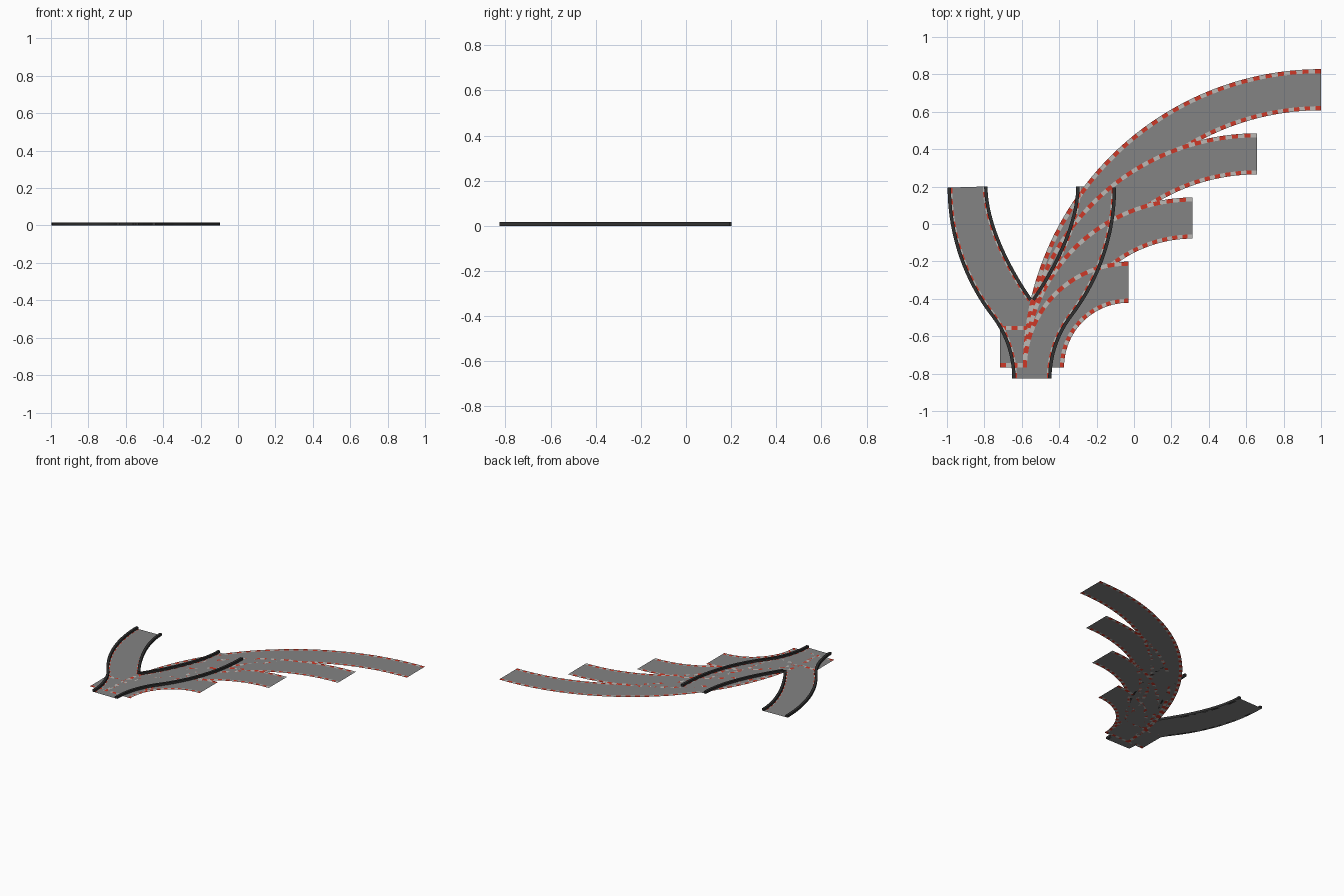
import bpy, bmesh, math
from mathutils import Vector

if "Cube" in bpy.data.objects:
    bpy.data.objects.remove(bpy.data.objects["Cube"])


def material(name, rgb):
    m = bpy.data.materials.new(name)
    m.diffuse_color = (*rgb, 1)
    m.use_nodes = True
    m.node_tree.nodes["Principled BSDF"].inputs["Base Color"].default_value = m.diffuse_color
    return m


ASPHALT = material("asphalt", (0.23, 0.23, 0.23))
RED = material("kerb_red", (0.62, 0.04, 0.02))
PALE = material("kerb_pale", (0.5, 0.48, 0.46))
DARK = material("barrier_dark", (0.03, 0.03, 0.03))
KERB = 0.022


def finish(name, bm, mats):
    me = bpy.data.meshes.new(name)
    bm.to_mesh(me)
    bm.free()
    for m in mats:
        me.materials.append(m)
    ob = bpy.data.objects.new(name, me)
    bpy.context.collection.objects.link(ob)
    return ob


def ribbon(name, lines, kinds, z=0.0):
    """Flat strips between neighbouring lines; 'k' = dashed kerb, 'r' = road."""
    bm = bmesh.new()
    rows = [[bm.verts.new((p[0], p[1], z)) for p in line] for line in lines]
    for a, b, kind in zip(rows, rows[1:], kinds):
        for i in range(len(a) - 1):
            f = bm.faces.new((a[i], a[i + 1], b[i + 1], b[i]))
            f.material_index = 1 + i % 2 if kind == "k" else 0
            f.normal_update()
            if f.normal.z < 0:
                f.normal_flip()
    return finish(name, bm, [ASPHALT, RED, PALE])


def offset(pts, d):
    """Shift a line sideways to its right by d."""
    out = []
    for i, p in enumerate(pts):
        t = (pts[min(i + 1, len(pts) - 1)] - pts[max(i - 1, 0)]).normalized()
        out.append(p + Vector((t.y, -t.x)) * d)
    return out


def barrier(name, pts, d, h=0.017):
    bm = bmesh.new()
    rings = []
    for p, q in zip(pts, offset(pts, d)):
        rings.append([bm.verts.new((v.x, v.y, z)) for v, z in ((p, 0), (q, 0), (q, h), (p, h))])
    for a, b in zip(rings, rings[1:]):
        for j in range(4):
            k = (j + 1) % 4
            bm.faces.new((a[j], a[k], b[k], b[j]))
    bm.faces.new(rings[0])
    bm.faces.new(rings[-1])
    bmesh.ops.recalc_face_normals(bm, faces=bm.faces)
    return finish(name, bm, [DARK])


def arc(cx, cy, r, a0, a1, n):
    return [Vector((cx + r * math.cos(a0 + (a1 - a0) * i / n),
                    cy + r * math.sin(a0 + (a1 - a0) * i / n))) for i in range(n + 1)]


# Four quarter-turn roads sharing one start
BASE_Y, WIDTH = -0.766, 0.22
for i, r in enumerate((0.345, 0.688, 1.031, 1.374)):
    radii = (r, r + KERB, r + WIDTH - KERB, r + WIDTH)
    n = round((r + WIDTH / 2) * math.pi / 2 / 0.031)
    lines = [arc(-0.374 + r, BASE_Y, q, math.pi, math.pi / 2, n) for q in radii]
    ribbon(f"curved_road_{i + 1}", lines, "krk")

# Short straight road
ys = (0, KERB, WIDTH - KERB, WIDTH)
ribbon("straight_road",
       [[Vector((-0.716 + 0.342 * i / 11, BASE_Y + y)) for i in range(12)] for y in ys], "krk")

# Forked road: left half, then mirrored about the trunk axis
AXIS = -0.546
TURN = math.radians(37.4)
LOW, HIGH = 13, 24
outer = arc(-1.196, -0.826, 0.545, 0, TURN, LOW)
end = outer[-1]
cx, cy = end.x + 1.135 * math.cos(TURN), end.y + 1.135 * math.sin(TURN)
outer += arc(cx, cy, 1.135, math.pi + TURN, math.pi, HIGH)[1:]
ctrl = [Vector(p) for p in ((AXIS, -0.4), (-0.63, -0.28), (-0.783, -0.02), (-0.783, 0.201))]
inner = []
for i in range(HIGH + 1):
    t = i / HIGH
    inner.append(sum((c * w for c, w in zip(ctrl, ((1 - t) ** 3, 3 * t * (1 - t) ** 2,
                                                   3 * t * t * (1 - t), t ** 3))), Vector((0, 0))))
trunk = [Vector((AXIS, -0.826 + 0.426 * i / LOW)) for i in range(LOW)]

for side, s in (("left", 1), ("right", -1)):
    def flip(pts):
        return [Vector((AXIS + s * (p.x - AXIS), p.y)) for p in pts]
    out_l, in_l = flip(outer), flip(inner)
    ribbon(f"fork_road_{side}", [out_l, flip(trunk + inner)], "r")
    ribbon(f"fork_outer_kerb_{side}", [out_l, offset(out_l, s * 0.025)], "k", 0.001)
    ribbon(f"fork_inner_kerb_{side}", [in_l, offset(in_l, -s * 0.025)], "k", 0.001)
    barrier(f"fork_outer_barrier_{side}", out_l, s * 0.018)
    barrier(f"fork_inner_barrier_{side}", in_l, -s * 0.018)
